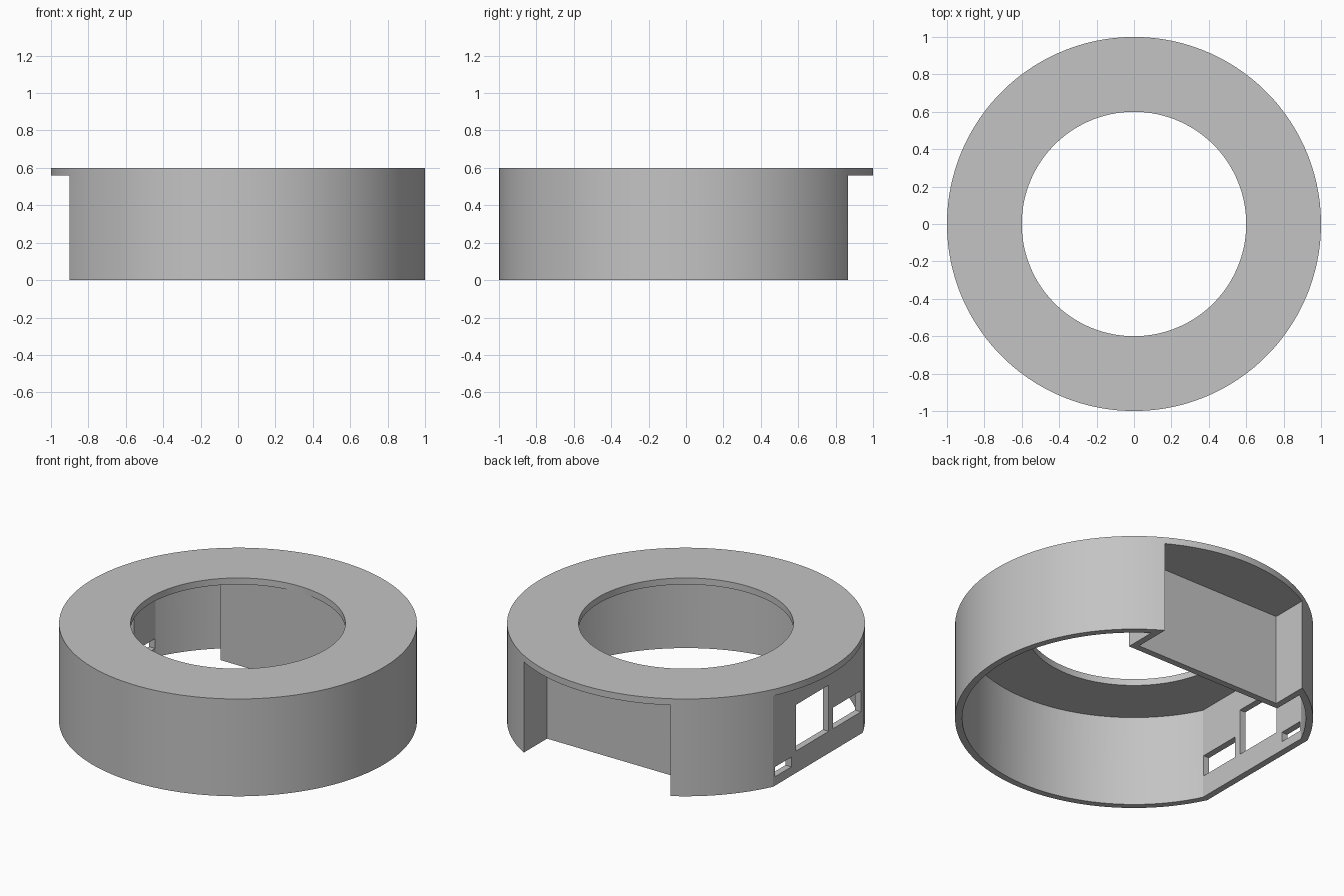
import bpy
import bmesh
from math import acos, asin, cos, sin, radians, pi

cube = bpy.data.objects.get("Cube")
if cube:
    bpy.data.objects.remove(cube, do_unlink=True)

HEIGHT = 0.6
THICK = 0.04      # every wall and the top plate
FLAT = 0.9        # distance of the flat side from the centre
NOTCH_X = 0.5     # half width of the rear notch
NOTCH_Y = 0.64    # depth position of the notch panel

grey = bpy.data.materials.new("plain_grey")
grey.use_nodes = True
colour = (0.55, 0.55, 0.55, 1)
grey.diffuse_color = colour
grey.node_tree.nodes["Principled BSDF"].inputs["Base Color"].default_value = colour


def arc(radius, start, end, steps):
    angles = [start + (end - start) * i / steps for i in range(steps + 1)]
    return [(radius * cos(a), radius * sin(a)) for a in angles]


def breaks(radius, flat, notch_x):
    """Angles where the round wall meets the notch and the flat side."""
    notch = acos(notch_x / radius)
    side = acos(flat / radius)
    return pi - notch, pi - side, pi + side, 2 * pi + notch


def wall_outline(radius, inset):
    flat, notch_x, notch_y = FLAT - inset, NOTCH_X + inset, NOTCH_Y - inset
    a, b, c, d = breaks(radius, flat, notch_x)
    return (arc(radius, a, b, 12) + arc(radius, c, d, 72)
            + [(notch_x, notch_y), (-notch_x, notch_y)])


def full_circle(radius):
    """Circle whose points line up with the ends of the wall arcs."""
    a, b, c, d = breaks(1, FLAT, NOTCH_X)
    return (arc(radius, a, b, 12)[:-1] + arc(radius, b, c, 18)[:-1]
            + arc(radius, c, d, 72)[:-1] + arc(radius, d, a + 2 * pi, 20)[:-1])


def band(name, outer, inner, low, high):
    """Solid band between two matching closed outlines."""
    bm = bmesh.new()
    loops = [[bm.verts.new((x, y, z)) for x, y in line]
             for line, z in ((outer, low), (outer, high), (inner, high), (inner, low))]
    count = len(outer)
    for k in range(4):
        p, q = loops[k], loops[(k + 1) % 4]
        for i in range(count):
            j = (i + 1) % count
            bm.faces.new((p[i], p[j], q[j], q[i]))
    bmesh.ops.recalc_face_normals(bm, faces=bm.faces)
    mesh = bpy.data.meshes.new(name)
    bm.to_mesh(mesh)
    bm.free()
    obj = bpy.data.objects.new(name, mesh)
    bpy.context.collection.objects.link(obj)
    mesh.materials.append(grey)
    return obj


def combine(target, tool, operation):
    bpy.context.view_layer.objects.active = target
    mod = target.modifiers.new(operation.title(), "BOOLEAN")
    mod.operation, mod.object, mod.solver = operation, tool, "EXACT"
    bpy.ops.object.modifier_apply(modifier=mod.name)
    bpy.data.objects.remove(tool, do_unlink=True)


# Side wall with flat side and rear notch, closed by the flat top ring
housing = band("housing", wall_outline(1, 0), wall_outline(1 - THICK, THICK),
               0, HEIGHT - THICK)
top_ring = band("top_ring", full_circle(1), full_circle(0.6), HEIGHT - THICK, HEIGHT)
combine(housing, top_ring, "UNION")

# Openings in the flat side: y range, z range
for y0, y1, z0, z1 in ((0.26, 0.42, 0.055, 0.115),
                       (-0.105, 0.215, 0.135, 0.42),
                       (-0.42, -0.145, 0.135, 0.265)):
    bpy.ops.mesh.primitive_cube_add(size=1, location=(-FLAT, (y0 + y1) / 2, (z0 + z1) / 2))
    cutter = bpy.context.object
    cutter.name = "opening_cutter"
    cutter.scale = (0.2, y1 - y0, z1 - z0)
    cutter.hide_render = True
    bpy.context.view_layer.update()
    cutter.data.materials.append(grey)
    combine(housing, cutter, "DIFFERENCE")

# Smooth round surfaces with crisp edges
bpy.ops.object.select_all(action="DESELECT")
housing.select_set(True)
bpy.context.view_layer.objects.active = housing
bpy.ops.object.shade_smooth_by_angle(angle=radians(20))
